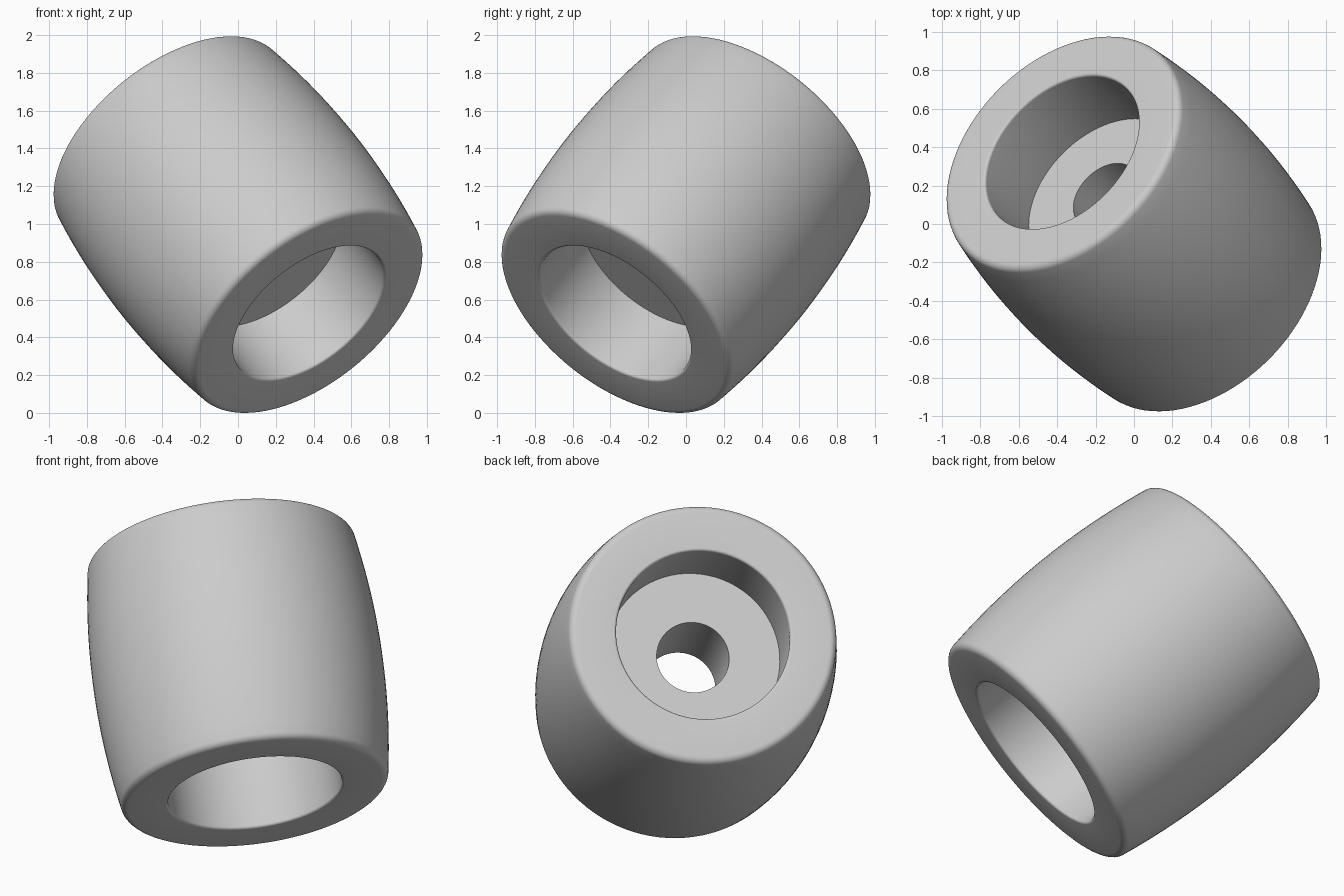
import bpy, bmesh, math
from mathutils import Vector

cube = bpy.data.objects.get("Cube")
if cube:
    bpy.data.objects.remove(cube, do_unlink=True)

AXIS = Vector((-0.53, 0.53, 0.66)).normalized()
HALF, END_R, MID_R = 0.71, 0.725, 0.78     # half length, end and middle radius
BORE_R, HOLE_R, WEB = 0.47, 0.196, 0.283   # counterbore, through hole, web half height
ROUND, LIP = 0.04, 0.015                   # outer and inner edge rounding
SEGMENTS = 96

grey = bpy.data.materials.new("plain grey")
grey.use_nodes = True
colour = (0.6, 0.6, 0.6, 1)
grey.diffuse_color = colour
grey.node_tree.nodes["Principled BSDF"].inputs["Base Color"].default_value = colour


def arc(r, z, radius, start, end, steps=6):
    """Points of a rounded corner in the (radius, height) plane."""
    angles = [math.radians(start + (end - start) * i / steps) for i in range(steps + 1)]
    return [(r + radius * math.cos(a), z + radius * math.sin(a)) for a in angles]


# Upper half of the profile: hole, web, counterbore, end ring, bulging side
upper = [(HOLE_R, WEB), (BORE_R, WEB)]
upper += arc(BORE_R + LIP, HALF - LIP, LIP, 180, 90)
upper += arc(END_R - ROUND, HALF - ROUND, ROUND, 90, 10)
top_r, top_z = upper[-1]
side = []
for i in range(1, 20):
    t = 1 - i / 10
    side.append((MID_R - (MID_R - top_r) * t * t, top_z * t))
profile = upper + side + [(r, -z) for r, z in reversed(upper)]

# Turn the closed profile around the axis
bm = bmesh.new()
rings = []
for s in range(SEGMENTS):
    a = math.tau * s / SEGMENTS
    rings.append([bm.verts.new((r * math.cos(a), r * math.sin(a), z)) for r, z in profile])
n = len(profile)
for s in range(SEGMENTS):
    here, there = rings[s], rings[(s + 1) % SEGMENTS]
    for i in range(n):
        j = (i + 1) % n
        bm.faces.new((here[i], here[j], there[j], there[i]))
bmesh.ops.recalc_face_normals(bm, faces=bm.faces)

# Tilt the barrel and stand it on the ground
bm.transform(AXIS.to_track_quat('Z', 'Y').to_matrix().to_4x4())
low = min(v.co.z for v in bm.verts)
bmesh.ops.translate(bm, verts=bm.verts, vec=(0, 0, -low))

mesh = bpy.data.meshes.new("barrel_spacer")
bm.to_mesh(mesh)
bm.free()
mesh.materials.append(grey)
barrel = bpy.data.objects.new("barrel_spacer", mesh)
bpy.context.collection.objects.link(barrel)
bpy.context.view_layer.objects.active = barrel
barrel.select_set(True)
bpy.ops.object.shade_smooth_by_angle(angle=math.radians(30))
